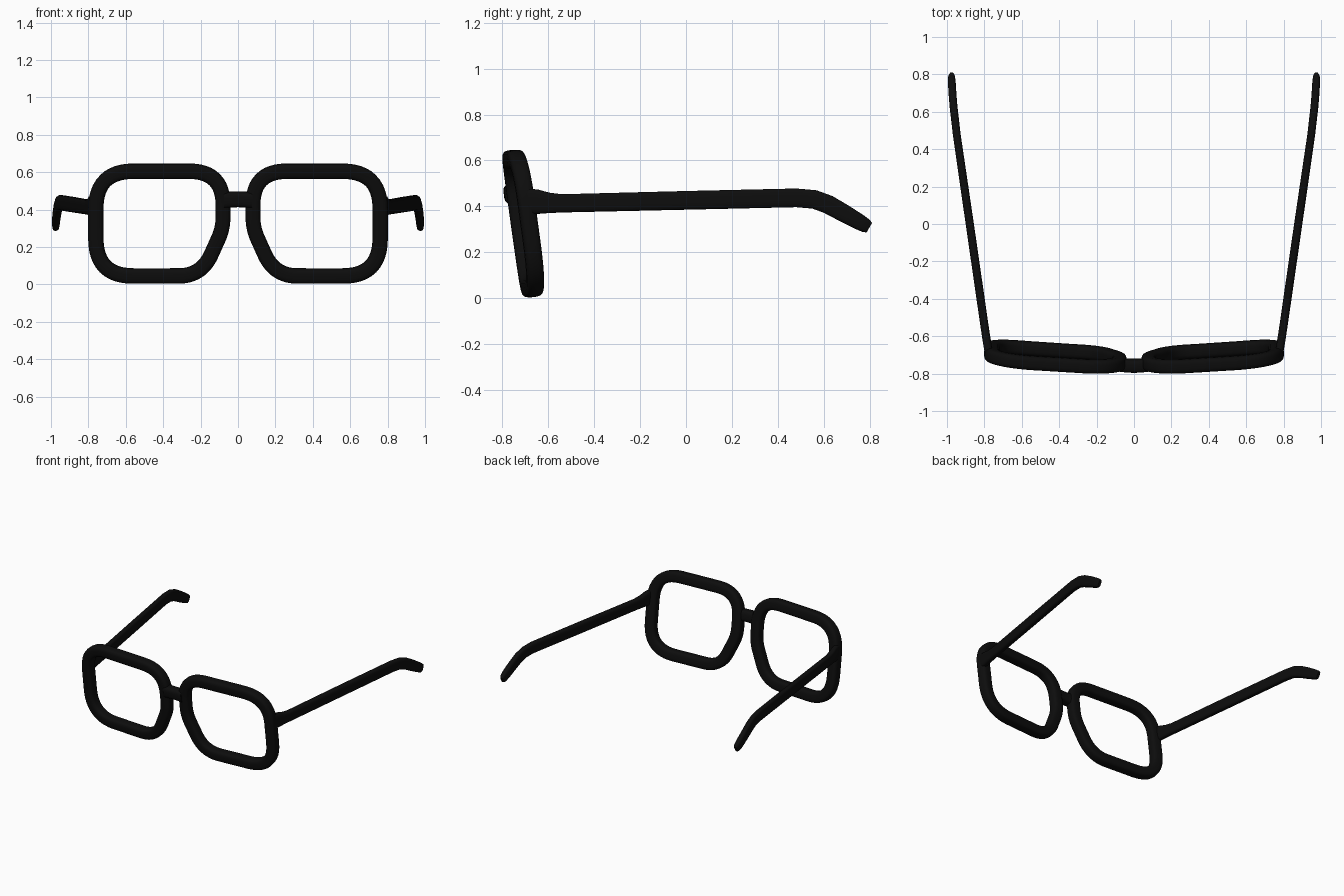
import bpy, bmesh, math
from mathutils import Vector

if "Cube" in bpy.data.objects:
    bpy.data.objects.remove(bpy.data.objects["Cube"])

black = bpy.data.materials.new("black_acetate")
black.diffuse_color = (0.004, 0.004, 0.004, 1)
black.use_nodes = True
black.node_tree.nodes["Principled BSDF"].inputs["Base Color"].default_value = black.diffuse_color

N = 20  # points around every cross-section


def section(c, u, v, hu, hv, power=3.4):
    """Rounded-rectangle ring around centre c, spanned by axes u and v."""
    ring = []
    for i in range(N):
        a = 2 * math.pi * (i + 0.5) / N
        cu, sv = math.cos(a), math.sin(a)
        ring.append(c + u * math.copysign(abs(cu) ** (2 / power), cu) * hu
                    + v * math.copysign(abs(sv) ** (2 / power), sv) * hv)
    return ring


def loft(name, rings, closed=False, mirror=True):
    """Skin a list of rings into a smooth object."""
    bm = bmesh.new()
    vs = [[bm.verts.new(p) for p in r] for r in rings]
    for k in range(len(vs) if closed else len(vs) - 1):
        a, b = vs[k], vs[(k + 1) % len(vs)]
        for i in range(N):
            j = (i + 1) % N
            bm.faces.new((a[i], a[j], b[j], b[i]))
    if not closed:
        bm.faces.new(vs[0])
        bm.faces.new(vs[-1])
    bmesh.ops.recalc_face_normals(bm, faces=bm.faces)
    me = bpy.data.meshes.new(name)
    bm.to_mesh(me)
    bm.free()
    me.materials.append(black)
    ob = bpy.data.objects.new(name, me)
    bpy.context.collection.objects.link(ob)
    if mirror:
        ob.modifiers.new("mirror", 'MIRROR').use_axis[0] = True
    bpy.ops.object.select_all(action='DESELECT')
    ob.select_set(True)
    bpy.context.view_layer.objects.active = ob
    bpy.ops.object.shade_smooth_by_angle(angle=math.radians(50))
    return ob


def front_y(x, z):
    """Tilted, slightly wrapped surface the frame front lies on."""
    return -0.77 + 0.137 * (0.64 - z) + 0.075 * x * x


# Rim: centre-line corners (x, z, rounding length)
corners = [(0.08, 0.605, 0.18), (0.76, 0.605, 0.20), (0.76, 0.045, 0.20),
           (0.195, 0.045, 0.125), (0.08, 0.30, 0.06)]
path = []
for k, (x, z, t) in enumerate(corners):
    c = Vector((x, z))
    to_prev = (Vector(corners[k - 1][:2]) - c).normalized() * t
    to_next = (Vector(corners[(k + 1) % len(corners)][:2]) - c).normalized() * t
    for i in range(13):
        s = i / 12
        path.append(c + to_prev * (1 - s) ** 2 + to_next * s ** 2)
rings = []
for k, p in enumerate(path):
    d = (path[(k + 1) % len(path)] - path[k - 1]).normalized()
    depth = Vector((-0.15 * p.x, 1, 0.137)).normalized()
    across = Vector((d.y, 0, -d.x))
    across.y = 0.15 * p.x * across.x - 0.137 * across.z
    rings.append(section(Vector((p.x, front_y(*p), p.y)), across, depth, 0.04, 0.0375))
loft("rim", rings, closed=True)

# Bridge: short arched bar, a little fuller where it meets the rims
rings = []
for i in range(13):
    x = -0.075 + 0.15 * i / 12
    f = (x / 0.075) ** 2
    rings.append(section(Vector((x, -0.758 + 0.006 * f, 0.455 - 0.004 * f)),
                         Vector((0, 1, 0.137)), Vector((0, -0.137, 1)),
                         0.036, 0.041 + 0.003 * f))
loft("bridge", rings, mirror=False)

# Temple arm: (x, y, z, half width, half height), flared hinge end to drooping tip
arm = [(0.776, -0.69, 0.42, 0.021, 0.057), (0.783, -0.65, 0.42, 0.022, 0.054),
       (0.791, -0.60, 0.415, 0.022, 0.045), (0.800, -0.54, 0.413, 0.022, 0.040),
       (0.878, 0.0, 0.426, 0.022, 0.041), (0.948, 0.48, 0.437, 0.021, 0.041),
       (0.957, 0.56, 0.430, 0.021, 0.041), (0.964, 0.62, 0.408, 0.021, 0.041),
       (0.970, 0.69, 0.369, 0.021, 0.039), (0.974, 0.755, 0.332, 0.021, 0.035),
       (0.975, 0.785, 0.315, 0.018, 0.031), (0.975, 0.799, 0.307, 0.010, 0.024)]
pts = [Vector(a[:3]) for a in arm]
rings = []
for k, a in enumerate(arm):
    d = (pts[min(k + 1, len(pts) - 1)] - pts[max(k - 1, 0)]).normalized()
    side = d.cross(Vector((0, 0, 1))).normalized()
    rings.append(section(pts[k], side, side.cross(d), a[3], a[4]))
loft("temple_arm", rings)
